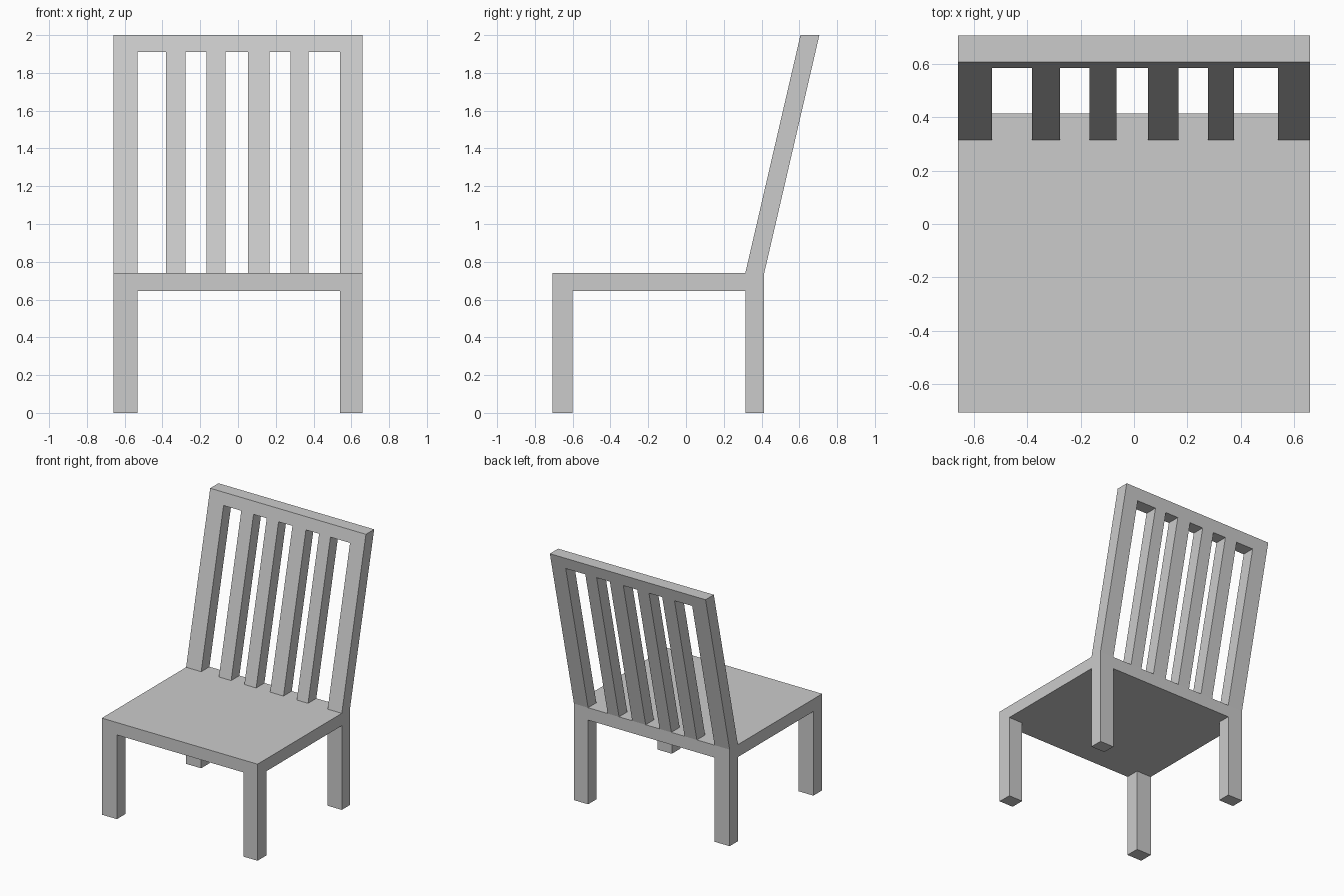
import bpy, bmesh

if "Cube" in bpy.data.objects:
    bpy.data.objects.remove(bpy.data.objects["Cube"])

SEAT_Z0, SEAT_Z1 = 0.645, 0.74
RAIL_Z, TOP_Z = 1.91, 2.0
DEPTH = (0.314, 0.414)      # y range of the back where it meets the seat
LEAN = 0.292 / (TOP_Z - SEAT_Z1)


def block(name, x0, x1, y0, y1, z0, z1, lean=0.0):
    """Box whose y shifts with height above the seat by the lean slope."""
    bm = bmesh.new()
    bmesh.ops.create_cube(bm, size=1)
    for v in bm.verts:
        x = x1 if v.co.x > 0 else x0
        y = y1 if v.co.y > 0 else y0
        z = z1 if v.co.z > 0 else z0
        v.co = (x, y + lean * (z - SEAT_Z1), z)
    mesh = bpy.data.meshes.new(name)
    bm.to_mesh(mesh)
    bm.free()
    obj = bpy.data.objects.new(name, mesh)
    bpy.context.collection.objects.link(obj)
    return obj


# Seat slab
block("seat", -0.66, 0.66, -0.706, DEPTH[1], SEAT_Z0, SEAT_Z1)

# Legs and leaning back posts on each side
for side, x0, x1 in (("left", -0.66, -0.532), ("right", 0.54, 0.66)):
    block(f"front_leg_{side}", x0, x1, -0.706, -0.6, 0, SEAT_Z0)
    block(f"back_leg_{side}", x0, x1, *DEPTH, 0, SEAT_Z0)
    block(f"back_post_{side}", x0, x1, *DEPTH, SEAT_Z1, RAIL_Z, LEAN)

# Top rail
block("top_rail", -0.66, 0.66, *DEPTH, RAIL_Z, TOP_Z, LEAN)

# Back slats, slightly uneven in spacing and width
slats = ((-0.382, -0.278), (-0.166, -0.066), (0.052, 0.166), (0.278, 0.374))
for i, (x0, x1) in enumerate(slats, 1):
    block(f"back_slat_{i}", x0, x1, *DEPTH, SEAT_Z1, RAIL_Z, LEAN)
